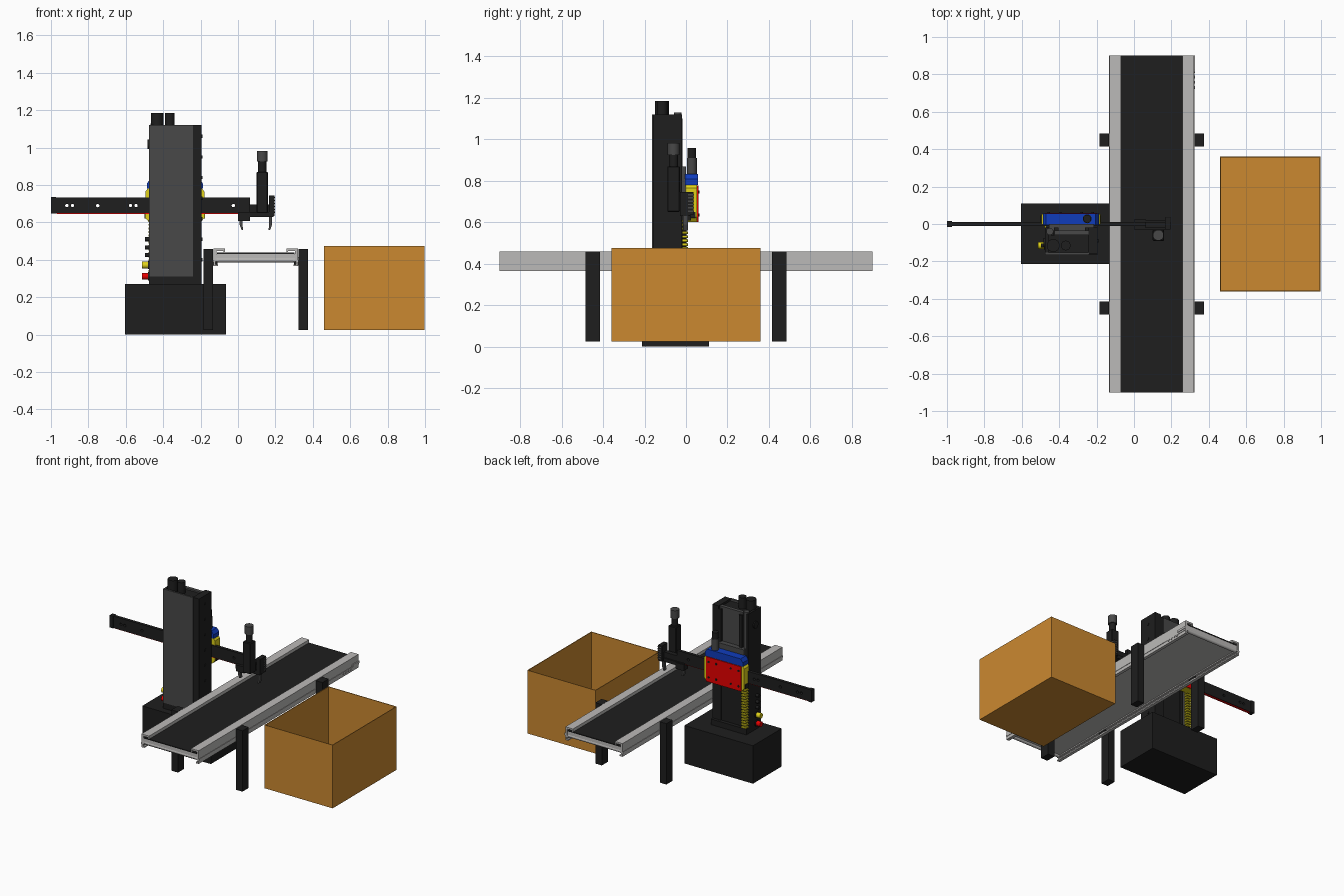
import bpy, bmesh, math
from mathutils import Vector, Matrix

if "Cube" in bpy.data.objects:
    bpy.data.objects.remove(bpy.data.objects["Cube"])


def material(name, rgb):
    m = bpy.data.materials.new(name)
    m.diffuse_color = (*rgb, 1)
    m.use_nodes = True
    m.node_tree.nodes["Principled BSDF"].inputs["Base Color"].default_value = m.diffuse_color
    return m


BLACK = material("black", (0.013, 0.013, 0.013))
DARK = material("dark_grey", (0.065, 0.065, 0.065))
METAL = material("metal", (0.5, 0.49, 0.48))
CARD = material("cardboard", (0.6, 0.25, 0.03))
RED = material("red", (0.8, 0.0, 0.0))
BLUE = material("blue", (0.005, 0.045, 0.5))
YELLOW = material("yellow", (0.75, 0.65, 0.01))


def finish(name, bm, mat):
    bmesh.ops.recalc_face_normals(bm, faces=bm.faces)
    me = bpy.data.meshes.new(name)
    bm.to_mesh(me)
    bm.free()
    ob = bpy.data.objects.new(name, me)
    bpy.context.collection.objects.link(ob)
    me.materials.append(mat)
    return ob


def box(name, x, y, z, mat, bevel=0):
    bm = bmesh.new()
    size = [b - a for a, b in (x, y, z)]
    mid = [(a + b) / 2 for a, b in (x, y, z)]
    bmesh.ops.create_cube(bm, size=1, matrix=Matrix.Translation(mid) @ Matrix.Diagonal((*size, 1)))
    if bevel:
        bmesh.ops.bevel(bm, geom=bm.edges[:], offset=bevel, segments=1, affect='EDGES')
    return finish(name, bm, mat)


def cyl(name, start, end, r, mat, r2=None, sides=24):
    a, b = Vector(start), Vector(end)
    rot = (b - a).to_track_quat('Z', 'Y').to_matrix().to_4x4()
    bm = bmesh.new()
    bmesh.ops.create_cone(bm, cap_ends=True, segments=sides, radius1=r, radius2=r2 or r,
                          depth=(b - a).length, matrix=Matrix.Translation((a + b) / 2) @ rot)
    for f in bm.faces:
        f.smooth = len(f.verts) == 4
    for e in bm.edges:
        e.smooth = all(f.smooth for f in e.link_faces)
    return finish(name, bm, mat)


def extrude_xz(name, pts, y0, y1, mat):
    bm = bmesh.new()
    face = bm.faces.new([bm.verts.new((x, y0, z)) for x, z in pts])
    new = bmesh.ops.extrude_face_region(bm, geom=[face])["geom"]
    bmesh.ops.translate(bm, vec=(0, y1 - y0, 0), verts=[v for v in new if isinstance(v, bmesh.types.BMVert)])
    return finish(name, bm, mat)


# Base and column
box("base", (-0.605, -0.065), (-0.213, 0.11), (0, 0.27), BLACK)
box("column_plinth", (-0.475, -0.195), (-0.165, 0.0), (0.27, 0.31), BLACK)
box("column_front_panel", (-0.475, -0.24), (-0.165, -0.152), (0.31, 1.12), DARK)
box("column_left_wall", (-0.475, -0.458), (-0.152, -0.02), (0.31, 1.12), BLACK)
box("column_right_wall", (-0.243, -0.195), (-0.16, -0.02), (0.31, 1.12), BLACK)
box("column_core", (-0.458, -0.243), (-0.152, -0.06), (0.31, 1.105), BLACK)
box("column_back_panel", (-0.425, -0.243), (-0.06, -0.035), (0.62, 1.115), DARK)
box("column_lower_back", (-0.43, -0.243), (-0.06, -0.025), (0.31, 0.62), BLACK)
for i, x in enumerate((-0.415, -0.25)):
    box(f"guide_rail_{i}", (x - 0.012, x + 0.012), (-0.035, -0.018), (0.31, 1.1), BLACK)
cyl("lead_screw_cap", (-0.45, -0.04, 0.31), (-0.45, -0.04, 1.13), 0.019, DARK)
cyl("top_cap_large", (-0.432, -0.115, 1.105), (-0.432, -0.115, 1.185), 0.034, BLACK)
cyl("top_cap_small", (-0.365, -0.115, 1.105), (-0.365, -0.115, 1.185), 0.026, BLACK)
for i in range(7):
    z = 0.4 + i * 0.11
    cyl(f"column_rivet_{i}", (-0.2, -0.09, z), (-0.191, -0.09, z), 0.009, BLACK, sides=12)

# Control buttons on the column's left wall
for name, z, r, mat in (("red_button", 0.312, 0.018, RED), ("yellow_button", 0.372, 0.018, YELLOW)):
    cyl(name + "_collar", (-0.47, -0.115, z), (-0.482, -0.115, z), r + 0.004, BLACK)
    cyl(name, (-0.48, -0.115, z), (-0.513, -0.115, z), r, mat)
for i, z in enumerate((0.425, 0.465, 0.51)):
    cyl(f"black_knob_{i}", (-0.47, -0.115, z), (-0.497, -0.115, z), 0.011, BLACK, sides=16)
cyl("side_disc", (-0.47, -0.1, 1.018), (-0.483, -0.1, 1.018), 0.025, BLACK)

# Cable chain below the carriage
for i in range(16):
    z = 0.315 + i * 0.019
    box(f"chain_link_{i}", (-0.478, -0.44), (-0.02, 0.01), (z, z + 0.013), YELLOW, 0.002)
box("chain_core", (-0.47, -0.448), (-0.018, 0.002), (0.31, 0.62), BLACK)

# Carriage
box("carriage_mount", (-0.455, -0.215), (-0.035, 0.0), (0.64, 0.87), DARK)
pts = [(-0.495, 0.625), (-0.475, 0.6), (-0.2, 0.6), (-0.18, 0.625),
       (-0.18, 0.765), (-0.195, 0.785), (-0.48, 0.785), (-0.495, 0.765)]
extrude_xz("carriage_body", pts, -0.003, 0.054, YELLOW)
extrude_xz("carriage_hood", [(-0.487, 0.78), (-0.188, 0.78), (-0.188, 0.808), (-0.205, 0.832),
                             (-0.47, 0.832), (-0.487, 0.808)], -0.006, 0.057, BLUE)
box("carriage_cover", (-0.477, -0.198), (0.05, 0.06), (0.602, 0.778), RED)
for x in (-0.455, -0.395, -0.28, -0.22):
    for z in (0.635, 0.745):
        cyl("cover_screw", (x, 0.058, z), (x, 0.064, z), 0.007, BLACK, sides=12)
cyl("carriage_motor", (-0.25, 0.028, 0.825), (-0.25, 0.028, 0.91), 0.024, DARK)
cyl("carriage_motor_cap", (-0.25, 0.028, 0.91), (-0.25, 0.028, 0.957), 0.021, BLACK)
for s in (-1, 1):
    x = -0.3375 + s * 0.158
    box("carriage_end_guide", (x - 0.004, x + 0.004), (0.005, 0.045), (0.62, 0.65), BLACK)

# Horizontal arm with through holes
arm = box("horizontal_arm", (-0.99, 0.065), (-0.011, 0.011), (0.65, 0.733), BLACK)
cutters = []
for x in (-0.915, -0.885, -0.75, -0.575, -0.545, -0.025):
    c = cyl("hole_cutter", (x, -0.05, 0.69), (x, 0.05, 0.69), 0.009, BLACK, sides=16)
    c.hide_render = True
    m = arm.modifiers.new("hole", 'BOOLEAN')
    m.object, m.solver = c, 'EXACT'
    cutters.append(c)
dg = bpy.context.evaluated_depsgraph_get()
cut_mesh = bpy.data.meshes.new_from_object(arm.evaluated_get(dg))
arm.modifiers.clear()
arm.data = cut_mesh
for c in cutters:
    bpy.data.objects.remove(c)
box("arm_end_cap", (-1.0, -0.972), (-0.016, 0.016), (0.648, 0.735), BLACK)
box("arm_lower_strip", (-0.97, 0.0), (-0.006, 0.006), (0.645, 0.65), RED)

# Gripper
box("gripper_link", (0.06, 0.17), (-0.02, 0.012), (0.655, 0.695), BLACK)
box("gripper_plate", (0.0, 0.19), (-0.03, 0.02), (0.63, 0.656), BLACK)
box("gripper_left_block", (0.0, 0.065), (-0.025, 0.025), (0.608, 0.652), BLACK)
box("gripper_body", (0.1, 0.16), (-0.09, -0.03), (0.65, 0.87), BLACK, 0.004)
cyl("gripper_motor_neck", (0.13, -0.06, 0.865), (0.13, -0.06, 0.93), 0.022, BLACK)
cyl("gripper_motor_cap", (0.13, -0.06, 0.925), (0.13, -0.06, 0.983), 0.029, DARK)
box("gripper_bracket", (0.165, 0.196), (-0.03, 0.036), (0.635, 0.745), BLACK)
for i in range(6):
    z = 0.65 + i * 0.016
    box(f"bracket_rib_{i}", (0.17, 0.199), (0.01, 0.038), (z, z + 0.007), DARK)
for name, x, s in (("left", 0.008, 1), ("right", 0.183, -1)):
    p = [(x, 0.64), (x + s * 0.016, 0.64), (x + s * 0.016, 0.585), (x + s * 0.02, 0.56),
         (x + s * 0.011, 0.56), (x, 0.59)]
    extrude_xz(f"{name}_finger", p, -0.014, 0.01, DARK)

# Conveyor: mirrored side rails, deck and belt
MID = 0.095
rail = [(-0.13, 0.46), (-0.07, 0.46), (-0.07, 0.437), (-0.078, 0.437), (-0.078, 0.448),
        (-0.116, 0.448), (-0.116, 0.40), (-0.105, 0.40), (-0.105, 0.39), (-0.12, 0.39),
        (-0.12, 0.375), (-0.108, 0.375), (-0.108, 0.366), (-0.13, 0.366)]
for s, side in ((1, "left"), (-1, "right")):
    mx = lambda x: MID + s * (x - MID)
    span = lambda a, b: tuple(sorted((mx(a), mx(b))))
    extrude_xz(f"{side}_rail", [(mx(x), z) for x, z in rail], -0.9, 0.9, METAL)
    box(f"{side}_rail_rib", span(-0.133, -0.129), (-0.9, 0.9), (0.388, 0.4), METAL)
    for y, end in ((-0.45, "front"), (0.45, "back")):
        box(f"{end}_{side}_leg", span(-0.185, -0.133), (y - 0.035, y + 0.035), (0.025, 0.458), BLACK)
        box(f"{end}_{side}_leg_clamp", span(-0.14, -0.11), (y - 0.03, y + 0.03), (0.37, 0.39), BLACK)
box("conveyor_deck", (-0.117, 0.307), (-0.897, 0.897), (0.398, 0.432), METAL)
box("conveyor_belt", (-0.112, 0.302), (-0.9, 0.9), (0.432, 0.438), BLACK)
for y in (-0.885, 0.885):
    cyl("end_roller", (-0.115, y, 0.4), (0.305, y, 0.4), 0.014, METAL)
box("rail_sensor", (0.318, 0.327), (0.825, 0.9), (0.4, 0.415), METAL)
for i in range(4):
    y = 0.73 + i * 0.028
    cyl("rail_bolt", (0.315, y, 0.385), (0.325, y, 0.385), 0.007, METAL, sides=12)

# Open cardboard box
x0, x1, y1, z0, z1, t = 0.46, 0.998, 0.36, 0.025, 0.475, 0.007
bm = bmesh.new()
bmesh.ops.create_cube(bm, size=1, matrix=Matrix.Translation(((x0 + x1) / 2, 0, (z0 + z1) / 2))
                      @ Matrix.Diagonal((x1 - x0, 2 * y1, z1 - z0, 1)))
top = [f for f in bm.faces if f.normal.z > 0.9]
bmesh.ops.inset_region(bm, faces=top, thickness=t)
inner = bmesh.ops.extrude_face_region(bm, geom=top)["geom"]
bmesh.ops.delete(bm, geom=[f for f in top if f.is_valid], context='FACES')
bmesh.ops.translate(bm, vec=(0, 0, z0 + t - z1), verts=[v for v in inner if isinstance(v, bmesh.types.BMVert)])
finish("open_box", bm, CARD)
